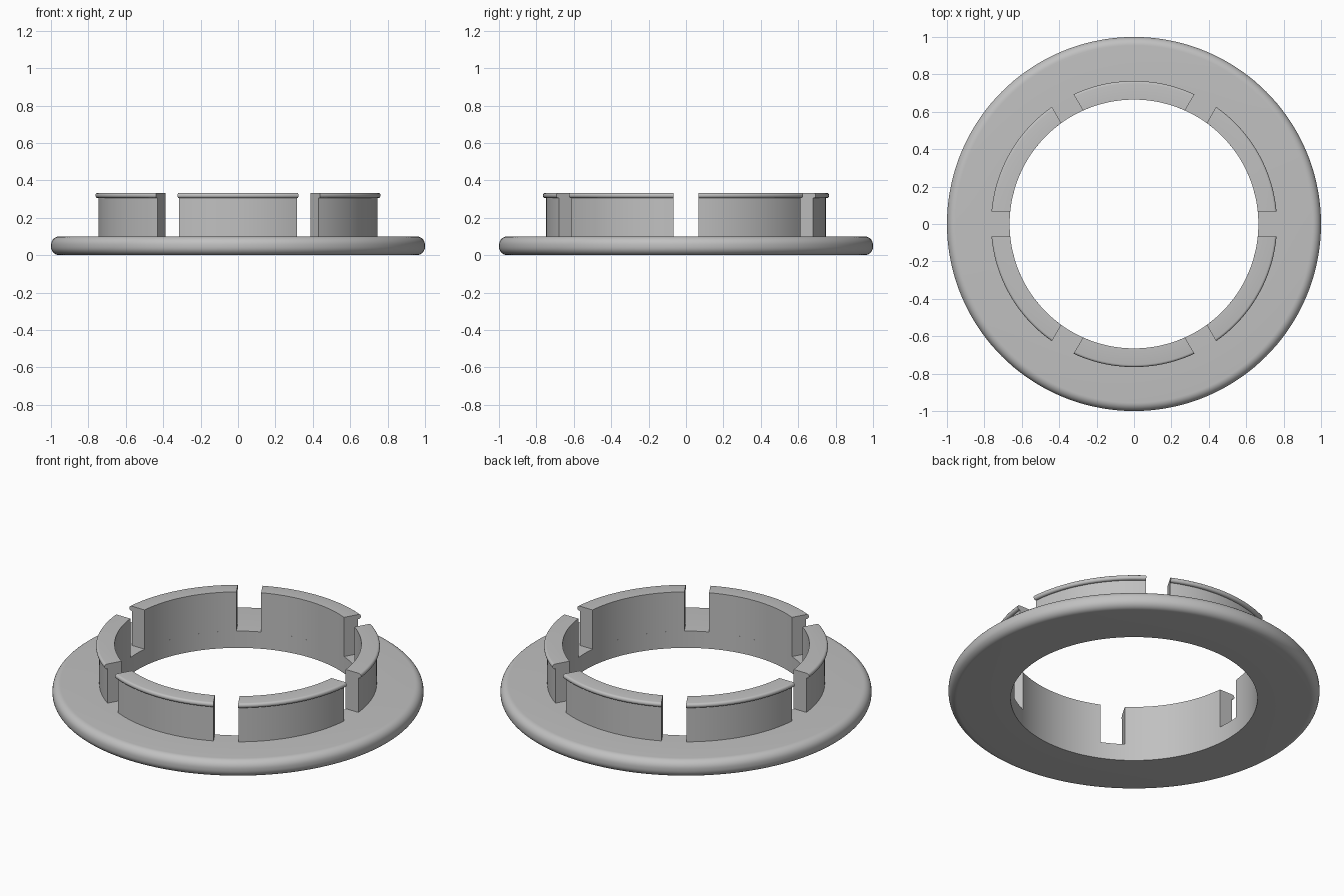
import bpy, bmesh
from math import asin, sin, cos, pi, radians

if "Cube" in bpy.data.objects:
    bpy.data.objects.remove(bpy.data.objects["Cube"], do_unlink=True)

grey = bpy.data.materials.new("plain_grey")
grey.use_nodes = True
colour = (0.53, 0.53, 0.53, 1)
grey.diffuse_color = colour
grey.node_tree.nodes["Principled BSDF"].inputs["Base Color"].default_value = colour

BORE, TOP, HALF_SLOT = 0.665, 0.1, 0.067


def arc(cx, cz, r, start, end, n=8):
    """Points of a circular fillet in the (radius, height) plane."""
    angles = [radians(start + (end - start) * i / n) for i in range(n + 1)]
    return [(cx + r * cos(a), cz + r * sin(a)) for a in angles]


def sweep(name, profile, steps, span=None):
    """Sweep a closed profile round z; span(radius) gives the end angles."""
    bm = bmesh.new()
    closed = span is None
    rings = []
    for i in range(steps if closed else steps + 1):
        ring = []
        for r, z in profile:
            a0, a1 = (0, 2 * pi) if closed else span(r)
            a = a0 + (a1 - a0) * i / steps
            ring.append(bm.verts.new((r * cos(a), r * sin(a), z)))
        rings.append(ring)
    n = len(profile)
    for i in range(steps):
        p, q = rings[i], rings[(i + 1) % len(rings)]
        for j in range(n):
            k = (j + 1) % n
            bm.faces.new((p[j], q[j], q[k], p[k]))
    if not closed:
        bm.faces.new(rings[0])
        bm.faces.new(rings[-1])
    bmesh.ops.recalc_face_normals(bm, faces=bm.faces)
    mesh = bpy.data.meshes.new(name)
    bm.to_mesh(mesh)
    bm.free()
    mesh.materials.append(grey)
    obj = bpy.data.objects.new(name, mesh)
    bpy.context.collection.objects.link(obj)
    bpy.ops.object.select_all(action="DESELECT")
    obj.select_set(True)
    bpy.context.view_layer.objects.active = obj
    bpy.ops.object.shade_smooth_by_angle(angle=radians(30))
    return obj


# Flat ring with a rounded outer edge
f = 0.045
flange = [(BORE, 0)] + arc(1 - f, f, f, -90, 0) + arc(1 - f, TOP - f, f, 0, 90) + [(BORE, TOP)]
sweep("flange", flange, 144)

# Six snap tabs with an outward lip, parted by parallel-sided slots
lip = arc(0.752, 0.318, 0.013, -90, 0, 4) + arc(0.752, 0.32, 0.013, 0, 90, 4)
tab = [(BORE, TOP), (0.748, TOP), (0.748, 0.305)] + lip + [(BORE, 0.333)]
for i in range(6):
    base = i * pi / 3
    sweep(f"snap_tab_{i + 1}", tab, 22,
          lambda r: (base + asin(HALF_SLOT / r), base + pi / 3 - asin(HALF_SLOT / r)))
